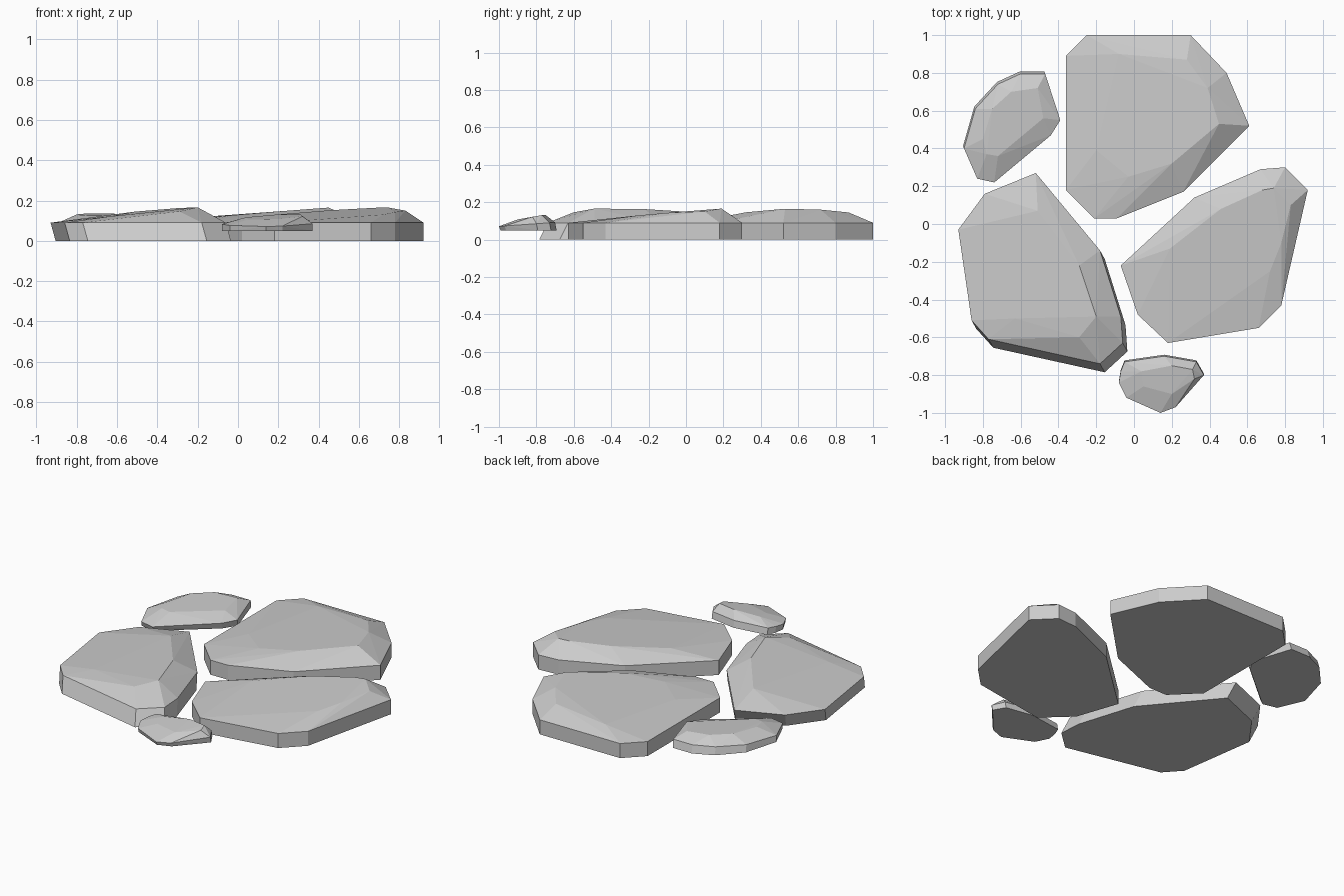
import bpy
import bmesh
import math
from mathutils import Vector

default_cube = bpy.data.objects.get("Cube")
if default_cube:
    bpy.data.objects.remove(default_cube, do_unlink=True)

# One plain stone colour for everything
grey = bpy.data.materials.new("stone_grey")
grey.use_nodes = True
stone_colour = (.6, .6, .6, 1)
grey.diffuse_color = stone_colour
grey.node_tree.nodes["Principled BSDF"].inputs["Base Color"].default_value = stone_colour


def make_stone(name, outline, crown, base=0, rim=.09, lean=(0, 0), tilt=0):
    """Faceted slab: flat base outline, rim outline, then a smaller crown.

    lean slides the base sideways under the rim, and tilt makes the rim
    rise toward the back.
    """
    middle = sum(point[1] for point in outline) / len(outline)
    bm = bmesh.new()
    for x, y in outline:
        rise = tilt * (y - middle)
        bm.verts.new((x + lean[0], y + lean[1], base))
        bm.verts.new((x, y, rim + rise))
    for point in crown:
        bm.verts.new(Vector(point))

    # Wrap the three rings in flat facets
    hull = bmesh.ops.convex_hull(bm, input=bm.verts[:], use_existing_faces=False)
    spare = set(hull["geom_interior"]) | set(hull["geom_unused"])
    spare_verts = [item for item in spare if isinstance(item, bmesh.types.BMVert)]
    bmesh.ops.delete(bm, geom=spare_verts, context="VERTS")
    bmesh.ops.dissolve_limit(bm, angle_limit=math.radians(1.5),
                             verts=bm.verts[:], edges=bm.edges[:])
    bmesh.ops.recalc_face_normals(bm, faces=bm.faces[:])

    mesh = bpy.data.meshes.new(name)
    bm.to_mesh(mesh)
    bm.free()
    mesh.materials.append(grey)
    stone = bpy.data.objects.new(name, mesh)
    bpy.context.collection.objects.link(stone)
    return stone


# Large stone at the back
make_stone(
    "back_stone",
    outline=[(-.36, .89), (-.25, 1), (.3, 1), (.49, .8), (.61, .52),
             (.26, .17), (-.09, .03), (-.21, .03), (-.36, .18)],
    crown=[(-.08, .9, .125), (.28, .87, .145), (.39, .72, .16), (.45, .53, .165),
           (.2, .32, .146), (-.03, .25, .127), (-.2, .39, .117)],
)

# Large stone on the +x side
make_stone(
    "side_stone",
    outline=[(-.07, -.22), (.32, .14), (.67, .29), (.8, .3), (.92, .18),
             (.78, -.43), (.66, -.55), (.18, -.63), (.02, -.48)],
    crown=[(.19, -.13, .13), (.46, .08, .152), (.68, .18, .164), (.74, .19, .166),
           (.83, .1, .15), (.78, -.1, .143), (.72, -.25, .13),
           (.64, -.32, .123), (.3, -.35, .115)],
)

# Large stone on the -x side, with its base sliding forward
make_stone(
    "front_stone",
    outline=[(-.93, -.03), (-.79, .16), (-.52, .27), (-.18, -.14), (-.07, -.49),
             (-.06, -.63), (-.18, -.74), (-.77, -.61), (-.86, -.51)],
    crown=[(-.51, .07, .145), (-.29, -.22, .163), (-.2, -.49, .166),
           (-.29, -.6, .146), (-.63, -.5, .122), (-.7, .02, .12)],
    lean=(.025, -.045),
)

# Small raised stone at the back corner
make_stone(
    "small_back_stone",
    outline=[(-.9, .4), (-.84, .61), (-.72, .74), (-.6, .795), (-.47, .795),
             (-.39, .55), (-.44, .47), (-.74, .22), (-.83, .24)],
    crown=[(-.8, .45, .131), (-.75, .61, .136), (-.65, .7, .136), (-.51, .72, .13),
           (-.48, .56, .122), (-.54, .5, .121), (-.72, .36, .125), (-.78, .37, .128)],
    base=.05, rim=.09, lean=(-.005, .012), tilt=.03,
)

# Small raised stone at the front
make_stone(
    "small_front_stone",
    outline=[(-.07, -.78), (-.05, -.73), (.16, -.7), (.33, -.73), (.37, -.8),
             (.22, -.97), (.14, -1), (-.04, -.92), (-.08, -.84)],
    crown=[(.04, -.78, .117), (.2, -.75, .131), (.31, -.77, .131),
           (.32, -.82, .122), (.2, -.9, .108), (.05, -.86, .106)],
    base=.05, rim=.083, lean=(0, .008), tilt=.07,
)
